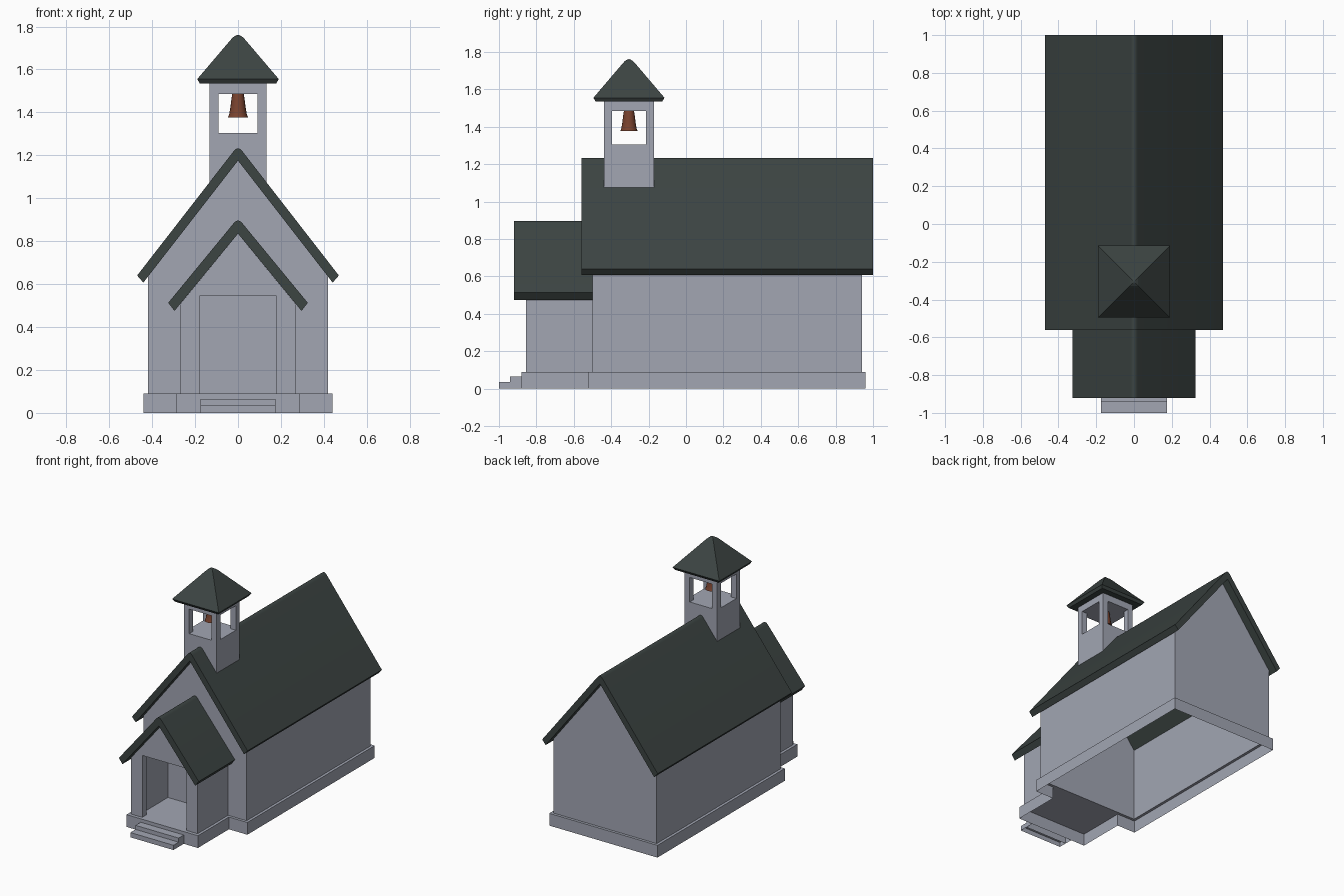
import bpy, bmesh, math

if "Cube" in bpy.data.objects:
    bpy.data.objects.remove(bpy.data.objects["Cube"])


def material(name, rgb):
    m = bpy.data.materials.new(name)
    m.diffuse_color = (*rgb, 1)
    m.use_nodes = True
    m.node_tree.nodes["Principled BSDF"].inputs["Base Color"].default_value = m.diffuse_color
    return m


STONE = material("pale grey wall", (0.36, 0.38, 0.45))
ROOF = material("dark green roof", (0.045, 0.058, 0.055))
COPPER = material("copper bell", (0.19, 0.055, 0.028))


def add(name, verts, faces, mat, recalc=True, drop=None, smooth=False):
    bm = bmesh.new()
    vs = [bm.verts.new(v) for v in verts]
    for f in faces:
        bm.faces.new([vs[i] for i in f])
    bm.normal_update()
    if recalc:
        bmesh.ops.recalc_face_normals(bm, faces=bm.faces[:])
    if drop:
        bmesh.ops.delete(bm, geom=[f for f in bm.faces if drop(f)], context='FACES')
    me = bpy.data.meshes.new(name)
    bm.to_mesh(me)
    bm.free()
    me.materials.append(mat)
    ob = bpy.data.objects.new(name, me)
    bpy.context.collection.objects.link(ob)
    if smooth:
        bpy.ops.object.select_all(action='DESELECT')
        ob.select_set(True)
        bpy.context.view_layer.objects.active = ob
        bpy.ops.object.shade_smooth_by_angle(angle=math.radians(32))
    return ob


def prism(name, profile, y0, y1, mat, **kw):
    """Extrude an x-z profile along y."""
    n = len(profile)
    verts = [(x, y, z) for y in (y0, y1) for x, z in profile]
    faces = [list(range(n)), list(range(2 * n - 1, n - 1, -1))]
    faces += [(i, (i + 1) % n, (i + 1) % n + n, i + n) for i in range(n)]
    return add(name, verts, faces, mat, **kw)


def box(name, x0, x1, y0, y1, z0, z1, mat, **kw):
    return prism(name, [(x0, z0), (x1, z0), (x1, z1), (x0, z1)], y0, y1, mat, **kw)


def rings(name, loops, mat, smooth=False):
    """Closed skin through stacked loops of equal length."""
    n = len(loops[0])
    verts = [v for l in loops for v in l]
    faces = [range(n), range((len(loops) - 1) * n, len(loops) * n)]
    for k in range(len(loops) - 1):
        for i in range(n):
            j = (i + 1) % n
            faces.append((k * n + i, k * n + j, k * n + n + j, k * n + n + i))
    return add(name, verts, faces, mat, smooth=smooth)


def gable_roof(name, xo, zo, xi, zi, apex_in, y0, y1):
    """Bent slab with a rounded ridge and square-cut eaves."""
    slope = (apex_in - zi) / xi
    top = zo + xo * slope
    r = 0.02
    ridge = []
    for i in range(7):
        t = i / 6
        w = (1 - t) ** 2 + t ** 2
        ridge.append((r * (1 - 2 * t), top - r * slope * w))
    prof = [(xi, zi), (xo, zo)] + ridge + [(-xo, zo), (-xi, zi), (0, apex_in)]
    prism(name, prof, y0, y1, ROOF, smooth=True)


def upper(f):
    return abs(f.normal.z) > 0.3


# Nave: open-bottomed gabled shell
prism("nave_walls", [(-0.42, 0.09), (0.42, 0.09), (0.42, 0.636), (0, 1.175), (-0.42, 0.636)],
      -0.50, 0.94, STONE, drop=upper)
gable_roof("nave_roof", 0.47, 0.64, 0.441, 0.607, 1.175, -0.56, 1.0)

# Foundation: T-shaped band, ledge round the walls, porch floor
plan = [(0.44, 0.96), (-0.44, 0.96), (-0.44, -0.52), (-0.29, -0.52), (-0.29, -0.88),
        (0.29, -0.88), (0.29, -0.52), (0.44, -0.52)]
n = len(plan)
add("foundation_band", [(x, y, z) for z in (0, 0.09) for x, y in plan],
    [(i, (i + 1) % n, (i + 1) % n + n, i + n) for i in range(n)], STONE, recalc=False)
outer = [(0.44, 0.96), (-0.44, 0.96), (-0.44, -0.52), (0.44, -0.52)]
inner = [(0.42, 0.94), (-0.42, 0.94), (-0.42, -0.50), (0.42, -0.50)]
add("foundation_ledge", [(x, y, 0.09) for x, y in outer + inner],
    [(i, (i + 1) % 4, (i + 1) % 4 + 4, i + 4) for i in range(4)], STONE, recalc=False)
add("porch_floor", [(-0.29, -0.88, 0.09), (0.29, -0.88, 0.09), (0.29, -0.52, 0.09), (-0.29, -0.52, 0.09)],
    [(0, 1, 2, 3)], STONE, recalc=False)

# Porch: front wall with doorway, two side walls, roof
prism("porch_front", [(-0.27, 0.09), (-0.18, 0.09), (-0.18, 0.545), (0.18, 0.545), (0.18, 0.09),
                      (0.27, 0.09), (0.27, 0.506), (0, 0.835), (-0.27, 0.506)],
      -0.855, -0.805, STONE)
for s, side in ((-1, "left"), (1, "right")):
    prism("porch_wall_" + side, [(s * 0.22, 0.09), (s * 0.27, 0.09), (s * 0.27, 0.506), (s * 0.22, 0.567)],
          -0.805, -0.50, STONE)
gable_roof("porch_roof", 0.325, 0.513, 0.296, 0.475, 0.835, -0.92, -0.50)

# Steps, hollow underneath
for i, (y0, y1, z) in enumerate(((-1.0, -0.94, 0.035), (-0.94, -0.88, 0.065))):
    box("step_%d" % (i + 1), -0.175, 0.175, y0, y1, 0, z, STONE, drop=lambda f: f.normal.z < -0.5)

# Belfry: base, four corner posts, head
CY = -0.305
H = 0.133
box("belfry_base", -H, H, CY - H, CY + H, 1.03, 1.305, STONE)
box("belfry_head", -H, H, CY - H, CY + H, 1.485, 1.54, STONE)
for sx in (-1, 1):
    for sy in (-1, 1):
        xs = sorted((sx * 0.09, sx * H))
        ys = sorted((CY + sy * 0.09, CY + sy * H))
        box("belfry_post", *xs, *ys, 1.305, 1.485, STONE)

# Belfry cap: pyramid with a bevelled lip and a rounded tip
rings("belfry_cap", [[(sx * h, CY + sy * h, z) for sx, sy in ((-1, -1), (1, -1), (1, 1), (-1, 1))]
                     for h, z in ((0.178, 1.535), (0.19, 1.555), (0.034, 1.738),
                                  (0.022, 1.751), (0.009, 1.759), (0.002, 1.761))], ROOF)

# Bell
rings("bell", [[(r * math.cos(a * math.tau / 16), CY + r * math.sin(a * math.tau / 16), z) for a in range(16)]
               for r, z in ((0.047, 1.377), (0.041, 1.39), (0.036, 1.42), (0.031, 1.46), (0.027, 1.485))],
      COPPER, smooth=True)
